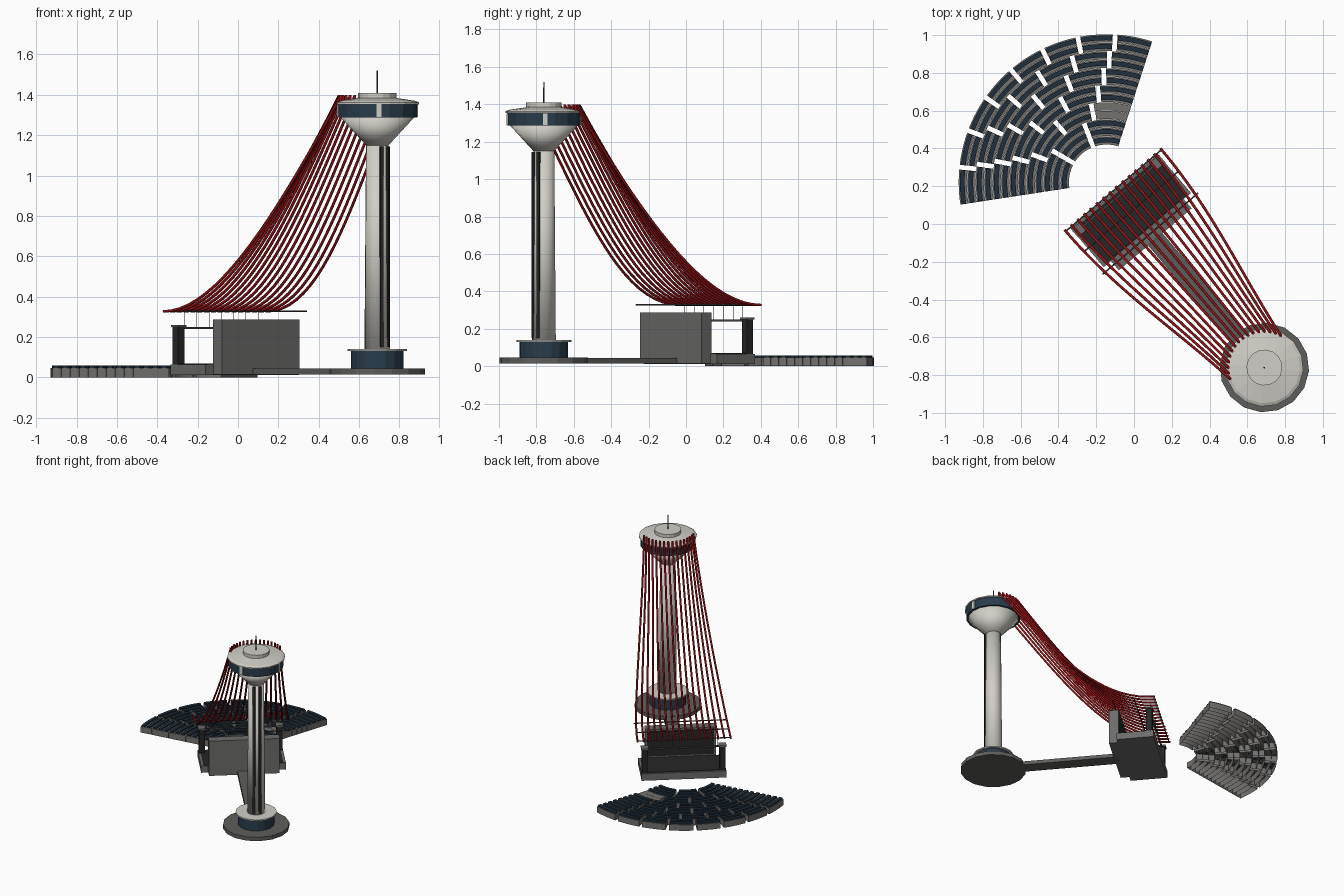
import bpy, bmesh
from math import sin, cos, pi, radians
from mathutils import Matrix, Vector

if "Cube" in bpy.data.objects:
    bpy.data.objects.remove(bpy.data.objects["Cube"])

# Everything is built along one axis (tower -> stage -> seating), then turned
FRAME = Matrix.Rotation(radians(40.4), 4, 'Z') @ Matrix.Translation((0.033, 0, 0))
TOWER_Y = -1.026
SEAT_Y = 0.262


def material(name, rgb):
    m = bpy.data.materials.new(name)
    m.diffuse_color = (*rgb, 1)
    m.use_nodes = True
    m.node_tree.nodes["Principled BSDF"].inputs["Base Color"].default_value = m.diffuse_color
    return m


CONCRETE = material("grey concrete", (0.15, 0.15, 0.145))
TIER = material("seating concrete", (0.17, 0.165, 0.155))
PAVING = material("dark paving", (0.11, 0.11, 0.107))
PALE = material("pale stone", (0.64, 0.62, 0.57))
GLASS = material("blue glass", (0.022, 0.045, 0.07))
SEATBLUE = material("seat blue", (0.014, 0.028, 0.045))
RED = material("cable red", (0.29, 0.006, 0.008))
BLACK = material("stage black", (0.02, 0.02, 0.02))
STEEL = material("dark steel", (0.06, 0.06, 0.06))


def finish(name, bm, mat, smooth=False):
    bmesh.ops.recalc_face_normals(bm, faces=bm.faces)
    for f in bm.faces:
        f.smooth = smooth
    me = bpy.data.meshes.new(name)
    bm.to_mesh(me)
    bm.free()
    me.materials.append(mat)
    ob = bpy.data.objects.new(name, me)
    ob.matrix_world = FRAME
    bpy.context.collection.objects.link(ob)
    return ob


def add_box(bm, lo, hi, turn=None):
    lo, hi = Vector(lo), Vector(hi)
    mat = Matrix.Translation((lo + hi) / 2) @ Matrix.Diagonal((*(hi - lo), 1))
    bmesh.ops.create_cube(bm, size=1, matrix=(turn or Matrix()) @ mat)


def box(name, lo, hi, mat):
    bm = bmesh.new()
    add_box(bm, lo, hi)
    return finish(name, bm, mat)


def lathe(name, profile, mat, sides=16, smooth=False):
    """Closed solid turned around the tower axis from (radius, height) points."""
    bm = bmesh.new()
    rings = [[bm.verts.new((r * cos(2 * pi * i / sides), TOWER_Y + r * sin(2 * pi * i / sides), z))
              for i in range(sides)] for r, z in profile]
    for a, b in zip(rings, rings[1:]):
        for i in range(sides):
            j = (i + 1) % sides
            bm.faces.new((a[i], a[j], b[j], b[i]))
    bm.faces.new(rings[0])
    bm.faces.new(rings[-1])
    return finish(name, bm, mat, smooth)


def add_arc(bm, r0, r1, a0, a1, z0, z1, steps=5, bottom=True):
    """Curved block between two radii and two angles around the seating centre."""
    rows = []
    for i in range(steps + 1):
        a = a0 + (a1 - a0) * i / steps
        rows.append([bm.verts.new((r * cos(a), SEAT_Y + r * sin(a), z))
                     for r, z in ((r0, z0), (r1, z0), (r1, z1), (r0, z1))])
    for p, q in zip(rows, rows[1:]):
        for k in range(0 if bottom else 1, 4):
            n = (k + 1) % 4
            bm.faces.new((p[k], p[n], q[n], q[k]))
    bm.faces.new(rows[0])
    bm.faces.new(rows[-1])


def tubes(name, points_list, radius, mat):
    cu = bpy.data.curves.new(name, 'CURVE')
    cu.dimensions = '3D'
    cu.bevel_depth = radius
    cu.bevel_resolution = 1
    cu.use_fill_caps = True
    for pts in points_list:
        sp = cu.splines.new('POLY')
        sp.points.add(len(pts) - 1)
        for p, co in zip(sp.points, pts):
            p.co = (*co, 1)
    cu.materials.append(mat)
    ob = bpy.data.objects.new(name, cu)
    ob.matrix_world = FRAME
    bpy.context.collection.objects.link(ob)


# Tower base, shaft and head
lathe("base_disc", [(0.237, 0.015), (0.237, 0.045)], PAVING)
lathe("base_hall_glass", [(0.13, 0.045), (0.13, 0.13)], GLASS)
lathe("base_hall_roof", [(0.147, 0.13), (0.147, 0.14)], PALE)
lathe("tower_shaft", [(0.064, 0.14), (0.056, 1.16)], PALE, smooth=True)
lathe("head_cone", [(0.056, 1.15), (0.185, 1.29)], PALE, smooth=True)
lathe("head_glass_band", [(0.197, 1.287), (0.197, 1.355)], GLASS)
lathe("head_roof", [(0.207, 1.353), (0.207, 1.362), (0.19, 1.37), (0.09, 1.385)], PALE)
lathe("head_drum", [(0.095, 1.38), (0.095, 1.41)], PALE)
lathe("mast", [(0.004, 1.41), (0.003, 1.52)], STEEL, 8)

# Dark lift slots on the back of the shaft
bm = bmesh.new()
for k in (-1, 1):
    turn = Matrix.Translation((0, TOWER_Y, 0)) @ Matrix.Rotation(k * radians(20), 4, 'Z')
    add_box(bm, (-0.009, -0.066, 0.15), (0.009, -0.045, 1.145), turn)
finish("lift_slots", bm, BLACK)

# Pale panels in the glass band
bm = bmesh.new()
for k in range(4):
    turn = Matrix.Translation((0, TOWER_Y, 0)) @ Matrix.Rotation(radians(-38 + 90 * k), 4, 'Z')
    add_box(bm, (0.18, -0.012, 1.29), (0.2, 0.012, 1.352), turn)
finish("glass_band_panels", bm, PALE)

# Walkway and stage
box("walkway", (-0.05, -0.83, 0.015), (0.05, -0.1, 0.043), PAVING)
box("stage_platform", (-0.303, -0.07, 0.012), (0.303, 0.2, 0.065), CONCRETE)
box("stage_floor", (-0.285, -0.065, 0.065), (0.285, 0.185, 0.069), BLACK)
box("back_wall", (-0.253, -0.135, 0.015), (0.253, -0.066, 0.288), CONCRETE)
box("back_screen", (-0.24, -0.066, 0.08), (0.24, -0.06, 0.275), BLACK)

# Side towers with caps, and the beam between them
for side, s in (("left", -1), ("right", 1)):
    x = 0.278 * s
    box(side + "_speaker_tower", (x - 0.021, 0.145, 0.065), (x + 0.021, 0.187, 0.25), BLACK)
    box(side + "_tower_cap", (x - 0.027, 0.139, 0.25), (x + 0.027, 0.193, 0.26), CONCRETE)
box("lighting_beam", (-0.26, 0.16, 0.24), (0.26, 0.172, 0.25), STEEL)

# Canopy cross bars and thin hangers
tubes("canopy_bars", [[(-0.333, y, 0.328), (0.333, y, 0.328)] for y in (-0.095, 0.06, 0.205)],
      0.004, STEEL)
tubes("beam_hangers", [[(x, 0.166, 0.245), (x, 0.166, 0.34)] for x in
                       (-0.24, -0.16, -0.08, 0, 0.08, 0.16, 0.24)], 0.0012, STEEL)

# Hanging cables from head rim to front edge of stage
cables, pegs = [], []
N = 16
for i in range(N):
    f = 2 * i / (N - 1) - 1
    a = f * radians(68)
    p0 = Vector((0.333 * f, 0.215, 0.327))
    p3 = Vector((0.19 * sin(a), TOWER_Y + 0.19 * cos(a), 1.395))
    p1 = Vector((p0.x, p0.y + 0.36 * (p3.y - p0.y), p0.z))
    p2 = p0.lerp(p3, 0.66)
    p2.z = p0.z + 0.49 * (p3.z - p0.z)
    cables.append([p0 * (1 - t) ** 3 + p1 * 3 * t * (1 - t) ** 2 + p2 * 3 * t * t * (1 - t) + p3 * t ** 3
                   for t in (k / 20 for k in range(21))])
    pegs.append([(p3.x, p3.y, 1.36), (p3.x, p3.y, 1.4)])
tubes("cables", cables, 0.0072, RED)
tubes("cable_pegs", pegs, 0.0072, RED)

# Seating fan: 13 tiers, with more blocks per tier towards the outside
tiers, seats = bmesh.new(), bmesh.new()
HALF = radians(58.3)
for i, n in enumerate((3, 3, 3, 4, 4, 5, 5, 6, 6, 7, 7, 8, 8)):
    r = 0.2 + 0.045 * i
    gap = 0.0125 / (r + 0.0225)
    for k in range(n):
        a0 = pi / 2 - HALF + 2 * HALF * k / n + (gap if k else 0)
        a1 = pi / 2 - HALF + 2 * HALF * (k + 1) / n - (gap if k < n - 1 else 0)
        add_arc(tiers, r, r + 0.0435, a0, a1, 0, 0.047, bottom=False)
        if not (n == 4 and k == 0):  # one block is left without seats
            add_arc(seats, r + 0.012, r + 0.037, a0 + 0.004, a1 - 0.004, 0.047, 0.058)
finish("seating_tiers", tiers, TIER)
finish("seat_rows", seats, SEATBLUE)
